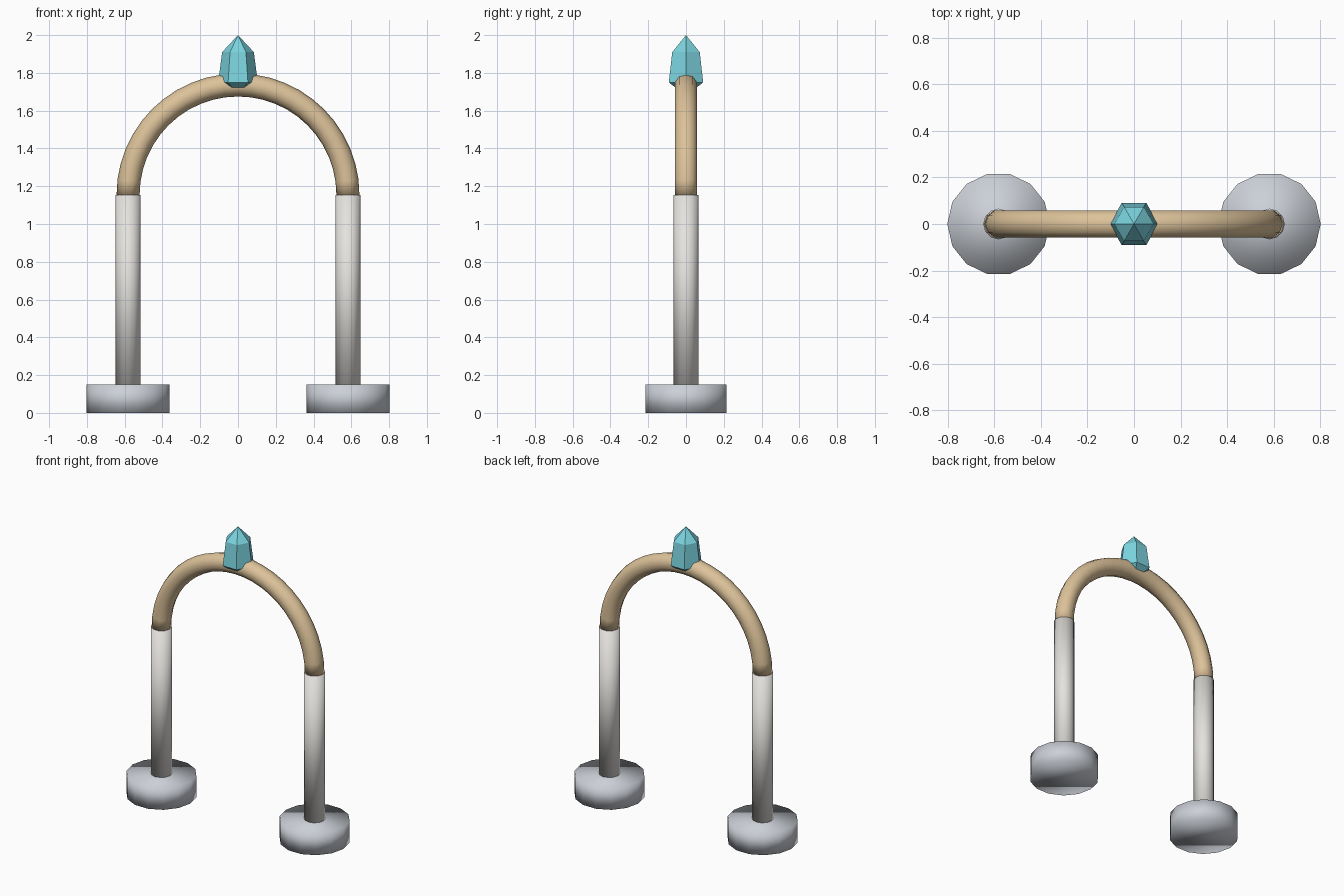
import bpy, bmesh
from math import cos, sin, pi

if "Cube" in bpy.data.objects:
    bpy.data.objects.remove(bpy.data.objects["Cube"])

LEG_X = 0.582      # leg offset, also the arch radius
SPRING_Z = 1.154   # height where the arch starts


def material(name, rgb):
    m = bpy.data.materials.new(name)
    m.diffuse_color = (*rgb, 1)
    m.use_nodes = True
    m.node_tree.nodes["Principled BSDF"].inputs["Base Color"].default_value = m.diffuse_color
    return m


stone = material("base_stone", (0.60, 0.63, 0.68))
pale = material("pale_pillar", (0.78, 0.76, 0.73))
gold = material("tan_arch", (0.72, 0.54, 0.32))
teal = material("teal_crystal", (0.20, 0.66, 0.74))


def build(name, rings, mat, smooth, cap_start=None, cap_end=None):
    """Skin a list of point rings; each end closes flat or to a tip point."""
    bm = bmesh.new()
    loops = [[bm.verts.new(p) for p in ring] for ring in rings]
    n = len(loops[0])
    for a, b in zip(loops, loops[1:]):
        for i in range(n):
            j = (i + 1) % n
            bm.faces.new((a[i], a[j], b[j], b[i]))
    for loop, tip in ((loops[0], cap_start), (loops[-1], cap_end)):
        if tip is None:
            bm.faces.new(loop)
        else:
            v = bm.verts.new(tip)
            for i in range(n):
                bm.faces.new((loop[i], loop[(i + 1) % n], v))
    bmesh.ops.recalc_face_normals(bm, faces=bm.faces)
    for f in bm.faces:
        f.smooth = smooth
    mesh = bpy.data.meshes.new(name)
    bm.to_mesh(mesh)
    bm.free()
    mesh.materials.append(mat)
    ob = bpy.data.objects.new(name, mesh)
    bpy.context.collection.objects.link(ob)
    return ob


def ring(x, z, r, n):
    return [(x + r * cos(2 * pi * i / n), r * sin(2 * pi * i / n), z)
            for i in range(n)]


# Round bases and pillars on both sides
for side, s in (("left", -1), ("right", 1)):
    x = s * LEG_X
    build(f"{side}_base", [ring(x, 0, 0.22, 14), ring(x, 0.15, 0.22, 14)],
          stone, True)
    build(f"{side}_pillar", [ring(x, 0.14, 0.066, 12),
                             ring(x, SPRING_Z, 0.066, 12)], pale, True)

# Half-ring arch with a ten-sided section
SEGS, SIDES, TUBE = 24, 10, 0.061
arch = []
for k in range(SEGS + 1):
    t = pi * k / SEGS
    section = []
    for i in range(SIDES):
        a = 2 * pi * i / SIDES
        r = LEG_X + TUBE * cos(a)
        section.append((r * cos(t), TUBE * sin(a), SPRING_Z + r * sin(t)))
    arch.append(section)
build("arch", arch, gold, True)

# Faceted six-sided crystal at the crown
build("crystal", [ring(0, 1.75, 0.105, 6), ring(0, 1.91, 0.084, 6)],
      teal, False, cap_start=(0, 0, 1.678), cap_end=(0, 0, 2.0))
